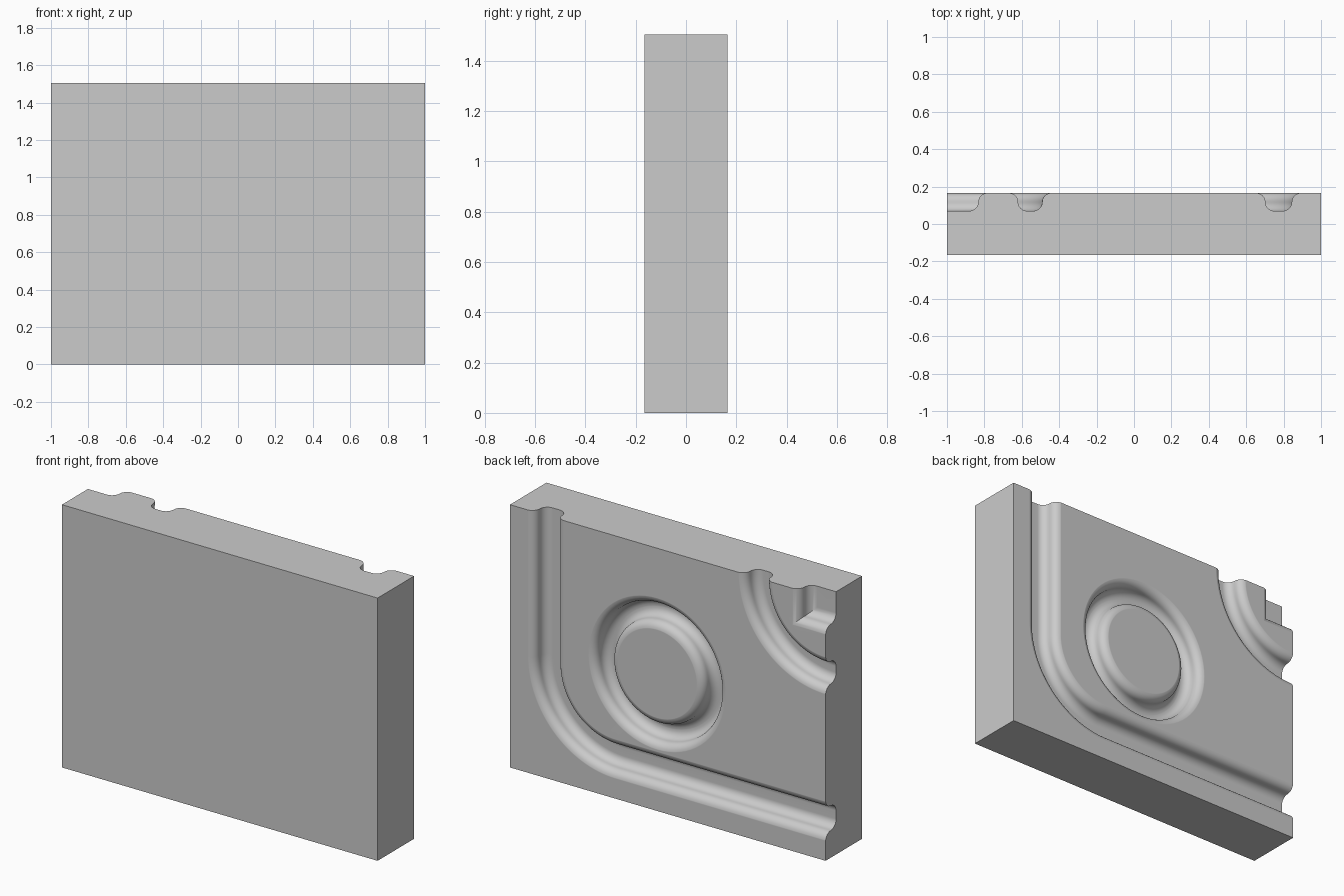
import bpy
import bmesh
from math import cos, sin, pi
from mathutils import Vector

HALF_DEPTH = 0.165
HEIGHT = 1.505
DEPTH = 0.095      # groove depth
LIP = DEPTH / 2    # radius of the rounded lip and of the floor fillet
STEPS = 8

cube = bpy.data.objects.get("Cube")
if cube:
    bpy.data.objects.remove(cube, do_unlink=True)

grey = bpy.data.materials.new("plain grey")
grey.use_nodes = True
grey.diffuse_color = (0.6, 0.6, 0.6, 1)
grey.node_tree.nodes["Principled BSDF"].inputs["Base Color"].default_value = (0.6, 0.6, 0.6, 1)


def make_object(name, bm):
    bmesh.ops.recalc_face_normals(bm, faces=bm.faces)
    mesh = bpy.data.meshes.new(name)
    bm.to_mesh(mesh)
    bm.free()
    mesh.materials.append(grey)
    obj = bpy.data.objects.new(name, mesh)
    bpy.context.collection.objects.link(obj)
    return obj


def arc(cx, cz, r, start, end, n):
    angles = [start + (end - start) * i / n for i in range(n + 1)]
    return [(cx + r * cos(a), cz + r * sin(a)) for a in angles]


def wall(half_width):
    """S-shaped groove wall, from above the surface down to the floor."""
    lip = arc(half_width, -LIP, LIP, pi / 2, pi, STEPS)
    fillet = arc(half_width - 2 * LIP, -LIP, LIP, 0, -pi / 2, STEPS)
    lip[0] = (half_width, 0.001)
    return [(half_width, 0.1)] + lip + fillet[1:]


def groove(half_width):
    side = wall(half_width)
    return side + [(-d, h) for d, h in reversed(side)]


def sweep(name, path, profile, closed=False):
    """Sweep a profile of (sideways, height) along a mitred path on the back."""
    pts = [Vector(p) for p in path]
    n = len(pts)
    bm = bmesh.new()
    rings = []
    for i, p in enumerate(pts):
        before = pts[i - 1] if closed or i > 0 else p * 2 - pts[1]
        after = pts[(i + 1) % n] if closed or i < n - 1 else p * 2 - pts[i - 1]
        t0, t1 = (p - before).normalized(), (after - p).normalized()
        n0 = Vector((-t0.y, t0.x))
        n1 = Vector((-t1.y, t1.x))
        side = (n0 + n1) / (1 + n0.dot(n1))
        rings.append([bm.verts.new((p.x + side.x * d, HALF_DEPTH + h, p.y + side.y * d))
                      for d, h in profile])
    m = len(profile)
    for i in range(n if closed else n - 1):
        a, b = rings[i], rings[(i + 1) % n]
        for j in range(m):
            k = (j + 1) % m
            bm.faces.new((a[j], a[k], b[k], b[j]))
    if not closed:
        bm.faces.new(rings[0])
        bm.faces.new(rings[-1])
    return make_object(name, bm)


# Slab
bm = bmesh.new()
bmesh.ops.create_cube(bm, size=1)
bmesh.ops.scale(bm, vec=(2, 2 * HALF_DEPTH, HEIGHT), verts=bm.verts)
bmesh.ops.translate(bm, vec=(0, 0, HEIGHT / 2), verts=bm.verts)
slab = make_object("grooved_slab", bm)

# Bent channel along the left and bottom edges
bend = arc(0.333, 0.667, 0.44, -pi / 2, 0, 32)
bent_path = [(-1.1, bend[0][1])] + bend + [(bend[-1][0], HEIGHT + 0.1)]

# Quarter-circle channel around the upper right corner
quarter = arc(-1, HEIGHT, 0.445, -pi / 2, 0, 32)
quarter_path = [(-1.1, quarter[0][1])] + quarter + [(quarter[-1][0], HEIGHT + 0.1)]

# Round channel
circle_path = arc(0.068, 0.785, 0.343, 0, 2 * pi, 72)[:-1]

# Square pocket in the upper right corner, with a mitred inner corner
edge = 0.215
pocket_path = [(-1.2, HEIGHT - edge), (-1 + edge, HEIGHT - edge), (-1 + edge, HEIGHT + 0.2)]
pocket_profile = [(edge - d, h) for d, h in wall(edge)] + [(edge + 0.08, -DEPTH), (edge + 0.08, 0.1)]

cutters = [
    sweep("bent_channel_cutter", bent_path, groove(0.118)),
    sweep("quarter_channel_cutter", quarter_path, groove(0.112)),
    sweep("round_channel_cutter", circle_path, groove(0.097), closed=True),
    sweep("corner_pocket_cutter", pocket_path, pocket_profile),
]

# Cut the channels into the back of the slab
bpy.ops.object.select_all(action='DESELECT')
bpy.context.view_layer.objects.active = slab
slab.select_set(True)
for cutter in cutters:
    cutter.hide_render = True
    mod = slab.modifiers.new(cutter.name, 'BOOLEAN')
    mod.operation = 'DIFFERENCE'
    mod.solver = 'EXACT'
    mod.object = cutter
    bpy.ops.object.modifier_apply(modifier=mod.name)
    bpy.data.objects.remove(cutter, do_unlink=True)

# Smooth channels, crisp edges, flat faces
bpy.ops.object.shade_smooth_by_angle(angle=pi / 6)
weighted = slab.modifiers.new("weighted_normals", 'WEIGHTED_NORMAL')
weighted.keep_sharp = True
